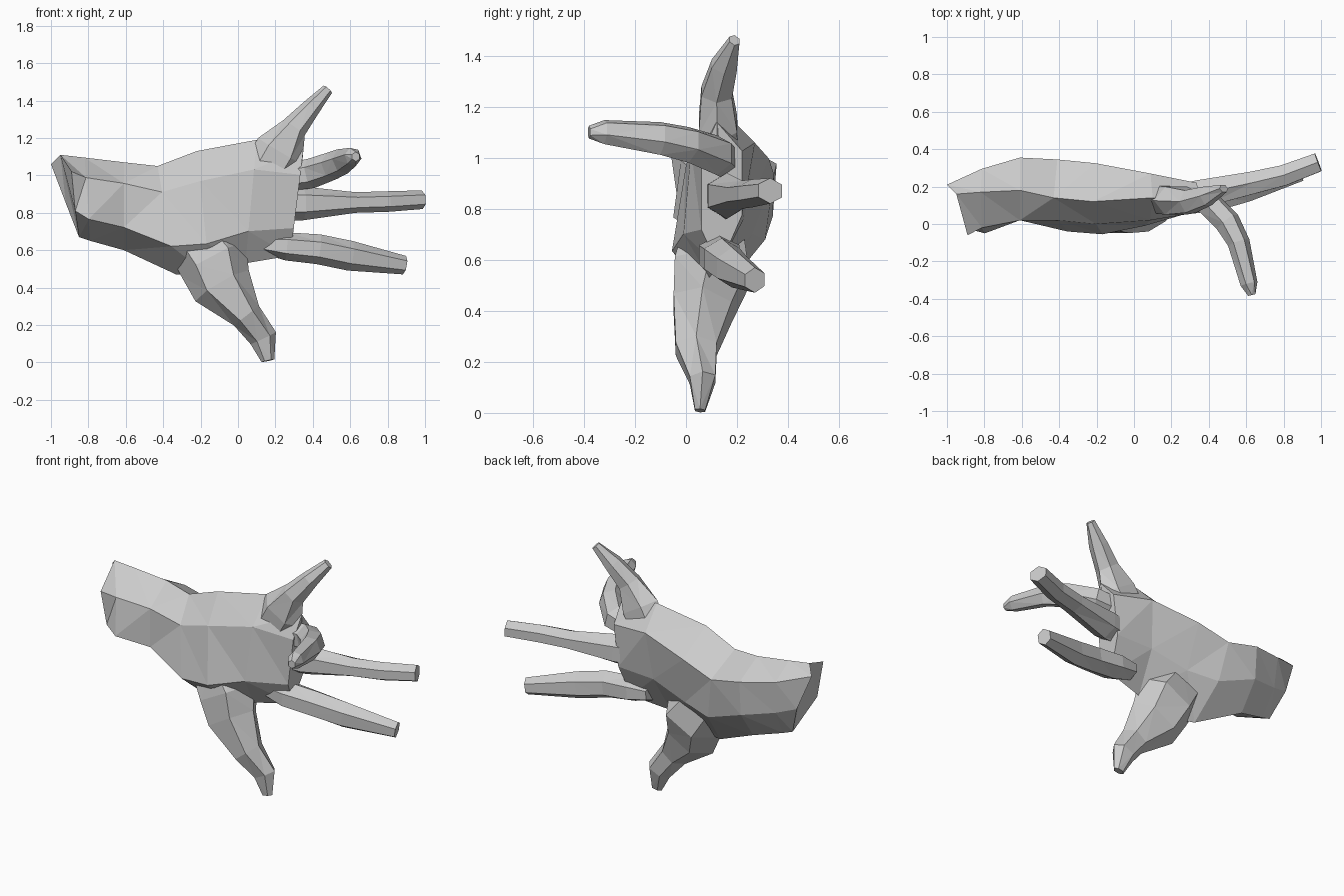
import bpy, bmesh
from math import sin, cos, pi
from mathutils import Vector

if "Cube" in bpy.data.objects:
    bpy.data.objects.remove(bpy.data.objects["Cube"])


def loft(name, rings):
    """Skin closed rings of points into a capped, flat shaded, triangulated object."""
    bm = bmesh.new()
    loops = [[bm.verts.new(p) for p in ring] for ring in rings]
    n = len(loops[0])
    for a, b in zip(loops, loops[1:]):
        for i in range(n):
            j = (i + 1) % n
            bm.faces.new((a[i], a[j], b[j], b[i]))
    bm.faces.new(loops[0])
    bm.faces.new(loops[-1])
    bmesh.ops.triangulate(bm, faces=bm.faces[:])
    bmesh.ops.recalc_face_normals(bm, faces=bm.faces[:])
    mesh = bpy.data.meshes.new(name)
    bm.to_mesh(mesh)
    bm.free()
    obj = bpy.data.objects.new(name, mesh)
    bpy.context.collection.objects.link(obj)
    return obj


def digit(name, stations, sides=6):
    """Tapered faceted tube; station = x, y, z, half width, half depth."""
    centres = [Vector(s[:3]) for s in stations]
    rings = []
    for i, (c, s) in enumerate(zip(centres, stations)):
        tangent = (centres[min(i + 1, len(centres) - 1)] - centres[max(i - 1, 0)]).normalized()
        wide = tangent.cross(Vector((0, 1, 0))).normalized()
        deep = wide.cross(tangent).normalized()
        rings.append([c + wide * s[3] * cos(2 * pi * k / sides)
                      + deep * s[4] * sin(2 * pi * k / sides) / 0.866 for k in range(sides)])
    return loft(name, rings)


def palm_ring(xb, xt, z0, z1, y_low, f1, f2, y_top, b2, b1):
    """Six sided section: lower edge, two palm points, upper edge, two back points."""
    ring = []
    for t, y in ((0, y_low), (.26, f1), (.76, f2), (1, y_top), (.8, b2), (.36, b1)):
        ring.append((xb + (xt - xb) * t, y, z0 + (z1 - z0) * t))
    return ring


# palm and wrist, from the slanted wrist cut to the knuckles
wrist_cut = [(-.85, .18, .67), (-.87, -.03, .81), (-.89, -.06, 1.02),
             (-.95, .16, 1.11), (-1.0, .21, 1.06), (-.92, .24, .85)]
loft("palm_and_wrist", [wrist_cut] + [palm_ring(*s) for s in (
    (-.79, -.82, .65, 1.095, .19, -.05, -.02, .17, .295, .28),
    (-.61, -.61, .60, 1.07, .22, .02, .02, .18, .355, .34),
    (-.33, -.43, .47, 1.05, .14, -.04, .02, .14, .345, .31),
    (-.15, -.22, .46, 1.13, .09, -.055, .00, .12, .325, .26),
    (.04, .10, .53, 1.19, .09, -.01, .02, .14, .27, .23),
    (.28, .35, .57, 1.14, .13, .06, .06, .12, .22, .22),
)])

# thumb, pointing down
digit("thumb", [
    (-.24, .11, .70, .17, .11),
    (-.13, .10, .55, .195, .145),
    (-.085, .065, .41, .165, .115),
    (.045, .04, .25, .085, .08),
    (.135, .065, .13, .075, .05),
    (.16, .055, .009, .035, .02),
])

# index finger
digit("index_finger", [
    (.14, .13, .63, .05, .06),
    (.26, .13, .62, .075, .08),
    (.43, .14, .605, .08, .07),
    (.60, .18, .57, .08, .06),
    (.89, .27, .52, .05, .04),
])

# middle finger
digit("middle_finger", [
    (.18, .14, .85, .09, .06),
    (.35, .16, .85, .09, .075),
    (.63, .22, .855, .055, .06),
    (.80, .26, .86, .055, .055),
    (.985, .33, .87, .05, .05),
])

# ring finger, curled forward
digit("ring_finger", [
    (.20, .16, .98, .07, .05),
    (.39, .12, 1.01, .08, .065),
    (.50, .01, 1.05, .075, .06),
    (.56, -.10, 1.075, .07, .05),
    (.615, -.32, 1.10, .05, .04),
    (.63, -.38, 1.10, .025, .02),
])

# little finger, spread upward
digit("little_finger", [
    (.09, .14, .90, .13, .07),
    (.225, .125, 1.13, .137, .075),
    (.30, .12, 1.255, .07, .06),
    (.39, .15, 1.36, .05, .05),
    (.48, .19, 1.46, .03, .02),
])
